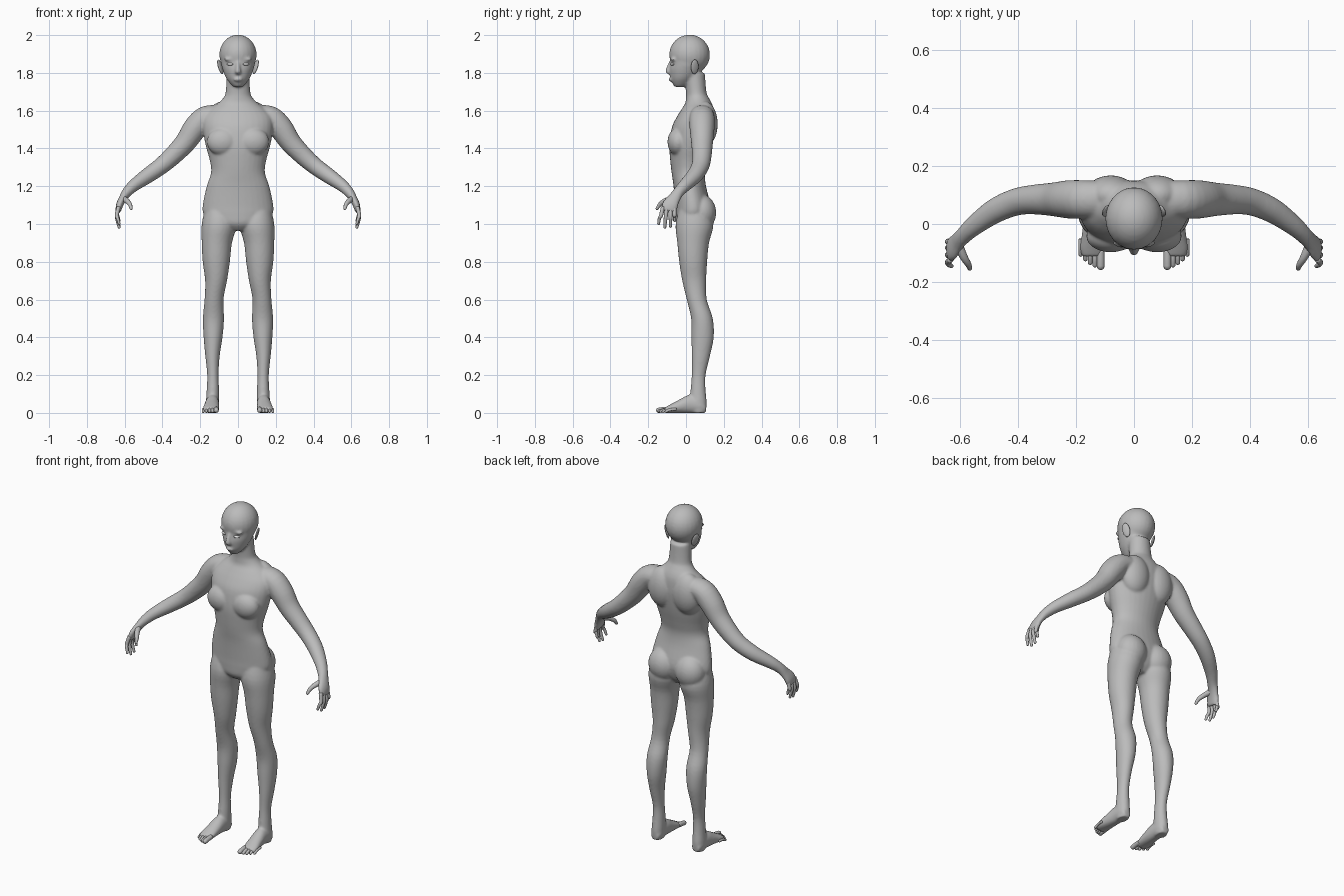
import bpy, bmesh, math
from mathutils import Vector, Matrix


def material(name, c):
    m = bpy.data.materials.new(name)
    m.diffuse_color = (c, c, c, 1)
    return m


SKIN = material("grey_skin", 0.5)
EYE = material("pale_eye", 0.75)


def spline(keys, steps):
    # smooth interpolation through the key cross-sections
    k = [Vector(q) for q in keys]
    out = []
    for i in range(len(k) - 1):
        p0, p1, p2, p3 = k[max(i - 1, 0)], k[i], k[i + 1], k[min(i + 2, len(k) - 1)]
        for s in range(steps):
            t = s / steps
            out.append(p1 + 0.5 * t * ((p2 - p0) + t * ((2 * p0 - 5 * p1 + 4 * p2 - p3)
                                                        + t * (3 * (p1 - p2) + p3 - p0))))
    return out + [k[-1]]


def loft(bm, keys, ref=(1, 0, 0), axis=None, side=1, sides=24, steps=4, tip=False):
    # keys are (x, y, z, radius along ref, radius across it)
    rings = spline(keys, steps)
    n = len(rings)
    loops = []
    ref = Vector(ref)

    def ring(c, u, w, a, b):
        vs = []
        for j in range(sides):
            g = 2 * math.pi * j / sides
            v = c + u * (a * math.cos(g)) + w * (b * math.sin(g))
            vs.append(bm.verts.new((v.x * side, v.y, max(v.z, 0))))
        loops.append(vs)

    for i, r in enumerate(rings):
        c = r.xyz if len(r) == 3 else Vector(r[:3])
        t = Vector(axis) if axis else (Vector(rings[min(i + 1, n - 1)][:3])
                                       - Vector(rings[max(i - 1, 0)][:3])).normalized()
        u = (ref - t * ref.dot(t)).normalized()
        w = t.cross(u)
        ring(c, u, w, r[3], r[4])
    if tip:
        for g in (0.5, 0.95, 1.3):
            ring(c + t * (r[4] * math.sin(g)), u, w, r[3] * math.cos(g), r[4] * math.cos(g))
    faces = [bm.faces.new((p[j], p[(j + 1) % sides], q[(j + 1) % sides], q[j]))
             for p, q in zip(loops, loops[1:]) for j in range(sides)]
    faces += [bm.faces.new(loops[0]), bm.faces.new(loops[-1])]
    bmesh.ops.recalc_face_normals(bm, faces=faces)


def column(bm, rows, side=1):
    # upright loft, rows are (z, x centre, half width, front y, back y)
    loft(bm, [(x, (f + b) / 2, z, a, (b - f) / 2) for z, x, a, f, b in rows],
         axis=(0, 0, 1), side=side, sides=32)


def blob(bm, c, r, rot=None):
    m = Matrix.Translation(c) @ (rot or Matrix()) @ Matrix.Diagonal((*r, 1))
    bmesh.ops.create_uvsphere(bm, u_segments=24, v_segments=16, radius=1, matrix=m)


def finish(bm, name, mat=SKIN):
    me = bpy.data.meshes.new(name)
    bm.to_mesh(me)
    bm.free()
    me.materials.append(mat)
    for p in me.polygons:
        p.use_smooth = True
    ob = bpy.data.objects.new(name, me)
    bpy.context.collection.objects.link(ob)
    return ob


body = bmesh.new()
# trunk and neck
column(body, [
    (.965, 0, .06, -.02, .08), (1.0, 0, .14, -.05, .11), (1.05, 0, .182, -.056, .128),
    (1.1, 0, .187, -.058, .13), (1.2, 0, .166, -.066, .106), (1.27, 0, .143, -.076, .1),
    (1.33, 0, .148, -.083, .112), (1.4, 0, .167, -.088, .13), (1.46, 0, .18, -.084, .142),
    (1.52, 0, .187, -.072, .15), (1.57, 0, .18, -.047, .15), (1.61, 0, .145, -.022, .146),
    (1.64, 0, .105, -.004, .136), (1.67, 0, .076, 0, .12), (1.7, 0, .065, 0, .108),
    (1.8, 0, .06, -.01, .1)])
# skull and face
blob(body, (0, .019, 1.896), (.099, .108, .106))
column(body, [
    (1.725, 0, .022, -.058, -.01), (1.74, 0, .038, -.07, .02), (1.765, 0, .058, -.08, .045),
    (1.79, 0, .071, -.085, .07), (1.82, 0, .082, -.088, .09), (1.85, 0, .09, -.084, .105),
    (1.9, 0, .094, -.087, .115)])
# nose and lips
loft(body, [(0, -.08, 1.86, .008, .01), (0, -.09, 1.83, .011, .014),
            (0, -.094, 1.805, .016, .016), (0, -.085, 1.792, .012, .008)], axis=(0, 0, 1))
blob(body, (0, -.079, 1.765), (.024, .013, .011))

for s in (1, -1):
    # chest, shoulder blade, buttock and brow volumes
    blob(body, (s * .08, -.042, 1.435), (.085, .056, .075))
    blob(body, (s * .08, .1, 1.53), (.09, .068, .12))
    blob(body, (s * .088, .082, 1.06), (.088, .078, .095))
    blob(body, (s * .042, -.066, 1.872), (.032, .016, .011))
    # leg
    column(body, [
        (1.1, .1, .07, -.03, .11), (1.0, .1, .092, -.055, .145), (.9, .112, .08, -.046, .122),
        (.8, .115, .072, -.036, .112), (.7, .116, .058, -.02, .107), (.6, .127, .05, .004, .11),
        (.5, .13, .056, .027, .142), (.4, .132, .05, .029, .147), (.3, .135, .038, .03, .127),
        (.2, .133, .03, .03, .104), (.12, .133, .033, .024, .104), (.05, .135, .035, .02, .11),
        (0, .135, .03, .03, .104)], s)
    # foot
    loft(body, [
        (.135, .106, .022, .022, .022), (.135, .08, .038, .034, .04), (.136, .02, .046, .037, .05),
        (.14, -.04, .033, .041, .035), (.144, -.085, .021, .043, .023),
        (.144, -.112, .014, .036, .015)], axis=(0, -1, 0), side=s)
    # arm and palm
    loft(body, [
        (.06, .085, 1.575, .06, .05), (.165, .085, 1.567, .066, .06), (.225, .085, 1.51, .066, .064),
        (.28, .085, 1.43, .058, .056), (.35, .084, 1.357, .051, .05), (.41, .075, 1.305, .047, .045),
        (.48, .045, 1.255, .043, .041), (.55, -.005, 1.205, .035, .033),
        (.588, -.04, 1.168, .03, .027), (.61, -.063, 1.135, .034, .021),
        (.627, -.084, 1.1, .043, .019), (.635, -.092, 1.065, .04, .014)], ref=(0, 1, 0), side=s)

    side = "left" if s > 0 else "right"
    # fingers and thumb
    bm = bmesh.new()
    for i, (ty, tz) in enumerate([(-.145, 1.002), (-.112, .982), (-.082, .987), (-.06, 1.017)]):
        by = -.122 + .02 * i
        loft(bm, [(.632, by, 1.09, .011, .011), (.642, by * .55 + ty * .45, 1.045, .0105, .01),
                  (.637, by * .2 + ty * .8, tz + .028, .009, .0085), (.629, ty, tz, .0075, .007)],
             ref=(0, 1, 0), side=s, sides=12, tip=True)
    loft(bm, [(.608, -.068, 1.135, .017, .017), (.588, -.112, 1.122, .014, .014),
              (.572, -.138, 1.103, .011, .011), (.566, -.153, 1.082, .008, .008)],
         side=s, sides=12, tip=True)
    finish(bm, side + "_fingers")
    # toes
    bm = bmesh.new()
    for i, ty in enumerate((-.145, -.141, -.133, -.121, -.106)):
        r = .0135 if i == 0 else .0095 - .0006 * i
        x = .115 + .0165 * i + (.003 if i else 0)
        loft(bm, [(x, ty + .055, .02, r, r), (x, ty + .022, .017, r, r), (x, ty, r, r, r)],
             side=s, sides=12, tip=True)
    finish(bm, side + "_toes")
    # ear
    bm = bmesh.new()
    tilt = Matrix.Rotation(s * .3, 4, 'Y') @ Matrix.Rotation(s * .45, 4, 'Z')
    blob(bm, (s * .094, .046, 1.832), (.008, .022, .04), tilt)
    finish(bm, side + "_ear")
    # eye
    bm = bmesh.new()
    blob(bm, (s * .042, -.072, 1.846), (.019, .009, .007), Matrix.Rotation(s * .4, 4, 'Z'))
    finish(bm, side + "_eye", EYE)

# blend the overlapping volumes into one smooth skin
ob = finish(body, "body")
rm = ob.modifiers.new("blend", 'REMESH')
rm.mode = 'VOXEL'
rm.voxel_size = 0.0065
rm.use_smooth_shade = True
sm = ob.modifiers.new("soften", 'SMOOTH')
sm.factor = 0.5
sm.iterations = 8
